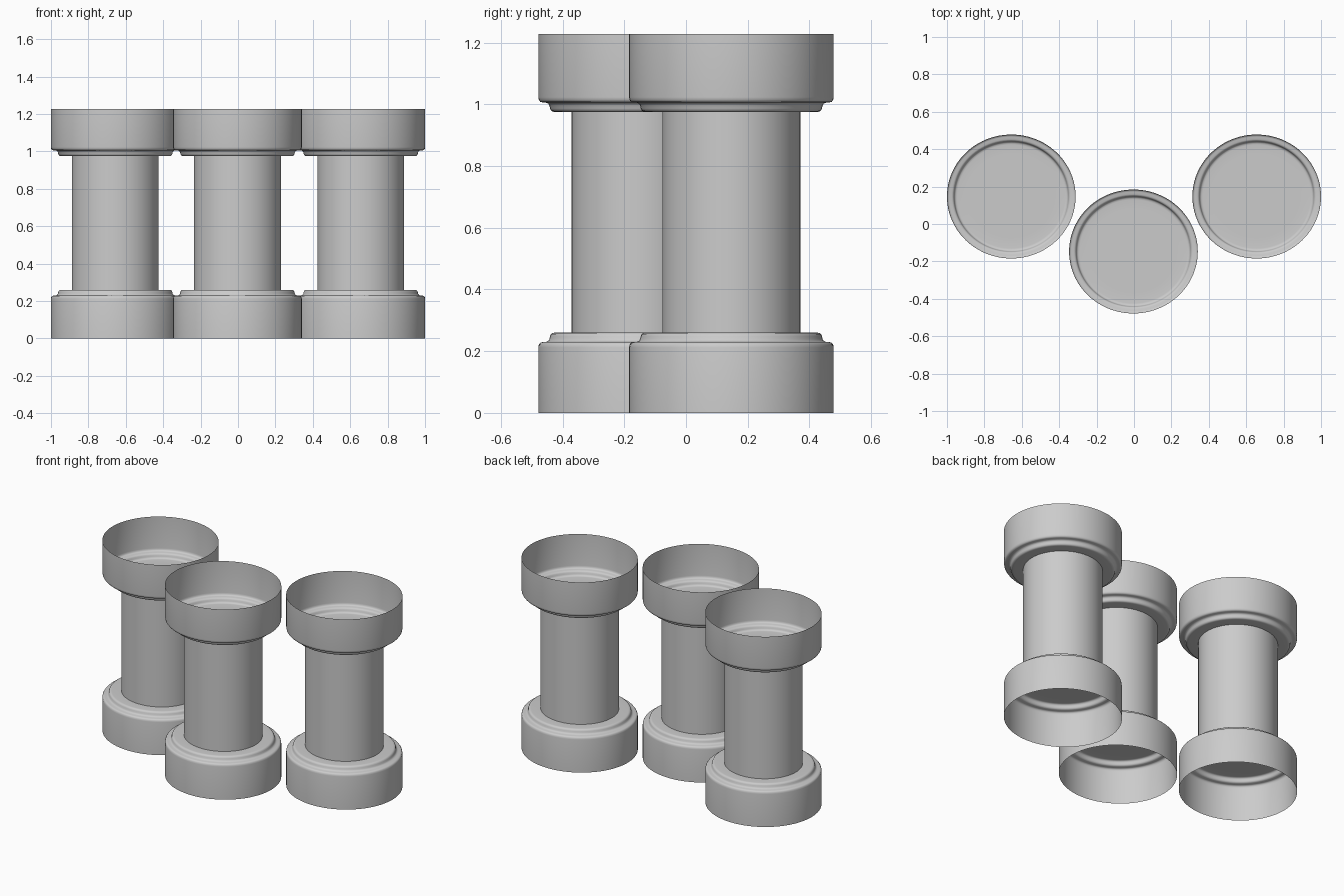
import bpy, bmesh, math

if "Cube" in bpy.data.objects:
    bpy.data.objects.remove(bpy.data.objects["Cube"])

SEG = 96
RY = 0.963          # columns are slightly flattened front to back
R_SHAFT = 0.232
Z_LOW, Z_HIGH, Z_RIM = 0.26, 0.975, 1.227

# Outline of the stepped collar: (radius, height)
STEP = [(0.344, 0.212), (0.3425, 0.221), (0.338, 0.227), (0.331, 0.229),
        (0.318, 0.230), (0.311, 0.233), (0.307, 0.239), (0.305, 0.248),
        (0.302, 0.255), (0.296, 0.259), (0.288, Z_LOW), (R_SHAFT, Z_LOW)]
BASE = [(0.344, 0.0)] + STEP
CAPITAL = [(0.344, Z_RIM)] + [(r, Z_LOW + Z_HIGH - z) for r, z in STEP]
SHAFT = [(R_SHAFT, Z_LOW), (R_SHAFT, Z_HIGH)]


def ring(bm, r, z):
    return [bm.verts.new((r * math.cos(2 * math.pi * i / SEG),
                          RY * r * math.sin(2 * math.pi * i / SEG), z))
            for i in range(SEG)]


def column(name, x, y):
    bm = bmesh.new()
    # Open base, closed shaft and open cup on top, all thin shells
    for profile, capped in ((BASE, False), (SHAFT, True), (CAPITAL[::-1], False)):
        rings = [ring(bm, r, z) for r, z in profile]
        for a, b in zip(rings, rings[1:]):
            for i in range(SEG):
                j = (i + 1) % SEG
                bm.faces.new((a[i], a[j], b[j], b[i]))
        if capped:
            bm.faces.new(rings[0][::-1])
            bm.faces.new(rings[-1])
    bmesh.ops.remove_doubles(bm, verts=bm.verts, dist=1e-5)
    mesh = bpy.data.meshes.new(name)
    bm.to_mesh(mesh)
    bm.free()
    obj = bpy.data.objects.new(name, mesh)
    bpy.context.collection.objects.link(obj)
    obj.location = (x, y, 0)
    bpy.ops.object.select_all(action='DESELECT')
    obj.select_set(True)
    bpy.context.view_layer.objects.active = obj
    bpy.ops.object.shade_smooth_by_angle(angle=math.radians(40))


# Two rear columns and one in front
column("left_column", -0.656, 0.147)
column("middle_column", -0.003, -0.147)
column("right_column", 0.656, 0.147)
